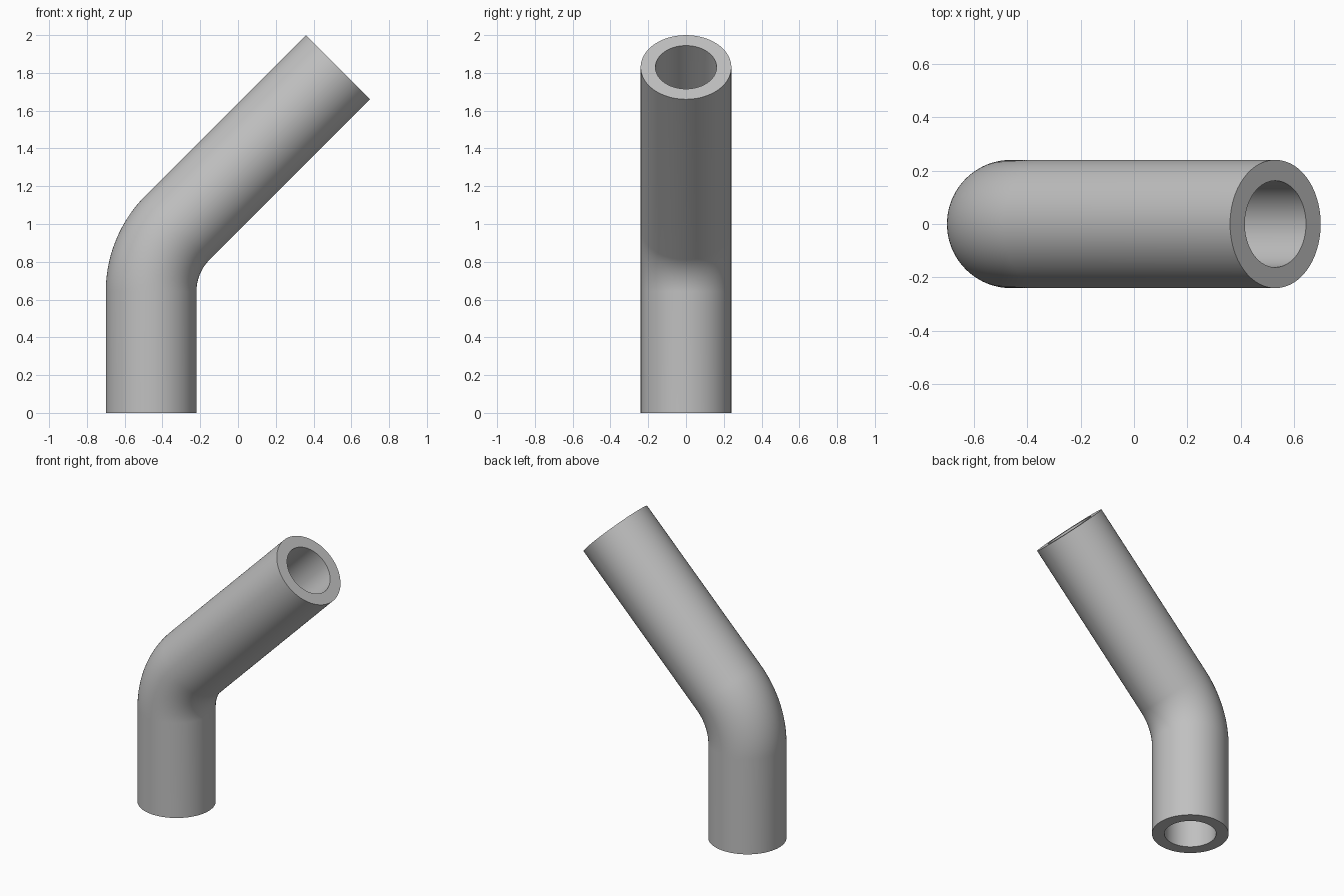
import bpy, bmesh, math
from mathutils import Vector

cube = bpy.data.objects.get("Cube")
if cube:
    bpy.data.objects.remove(cube, do_unlink=True)

OUTER, INNER, BEND = 0.24, 0.162, 0.48
SIDES, BEND_STEPS = 96, 24
BEND_ANGLE = math.radians(45)
START_X, BEND_Z, ARM = -0.46, 0.642, 1.2

# Grey plastic
mat = bpy.data.materials.new("grey")
mat.use_nodes = True
grey = (0.53, 0.53, 0.53, 1)
mat.diffuse_color = grey
mat.node_tree.nodes["Principled BSDF"].inputs["Base Color"].default_value = grey

# Centre line: upright leg, bend, slanted arm; each station is (point, lean angle)
stations = [(Vector((START_X, 0, 0)), 0)]
for i in range(BEND_STEPS + 1):
    a = BEND_ANGLE * i / BEND_STEPS
    stations.append((Vector((START_X + BEND * (1 - math.cos(a)), 0,
                             BEND_Z + BEND * math.sin(a))), a))
direction = Vector((math.sin(BEND_ANGLE), 0, math.cos(BEND_ANGLE)))
stations.append((stations[-1][0] + direction * ARM, BEND_ANGLE))

bm = bmesh.new()


def ring(centre, lean, radius):
    across = Vector((math.cos(lean), 0, -math.sin(lean)))
    side = Vector((0, 1, 0))
    return [bm.verts.new(centre + radius * (across * math.cos(t) + side * math.sin(t)))
            for t in (math.tau * k / SIDES for k in range(SIDES))]


def bridge(a, b):
    for k in range(SIDES):
        n = (k + 1) % SIDES
        bm.faces.new((a[k], a[n], b[n], b[k]))


# Outer wall upwards, then the bore back down, closed into one loop by the rims
loops = [ring(p, a, OUTER) for p, a in stations]
loops += [ring(p, a, INNER) for p, a in reversed(stations)]
for i, loop in enumerate(loops):
    bridge(loop, loops[(i + 1) % len(loops)])
bmesh.ops.recalc_face_normals(bm, faces=bm.faces)

mesh = bpy.data.meshes.new("bent_pipe")
bm.to_mesh(mesh)
bm.free()
mesh.materials.append(mat)
pipe = bpy.data.objects.new("bent_pipe", mesh)
bpy.context.collection.objects.link(pipe)

# Smooth walls with crisp rims
bpy.ops.object.select_all(action='DESELECT')
pipe.select_set(True)
bpy.context.view_layer.objects.active = pipe
bpy.ops.object.shade_smooth_by_angle(angle=math.radians(30))
